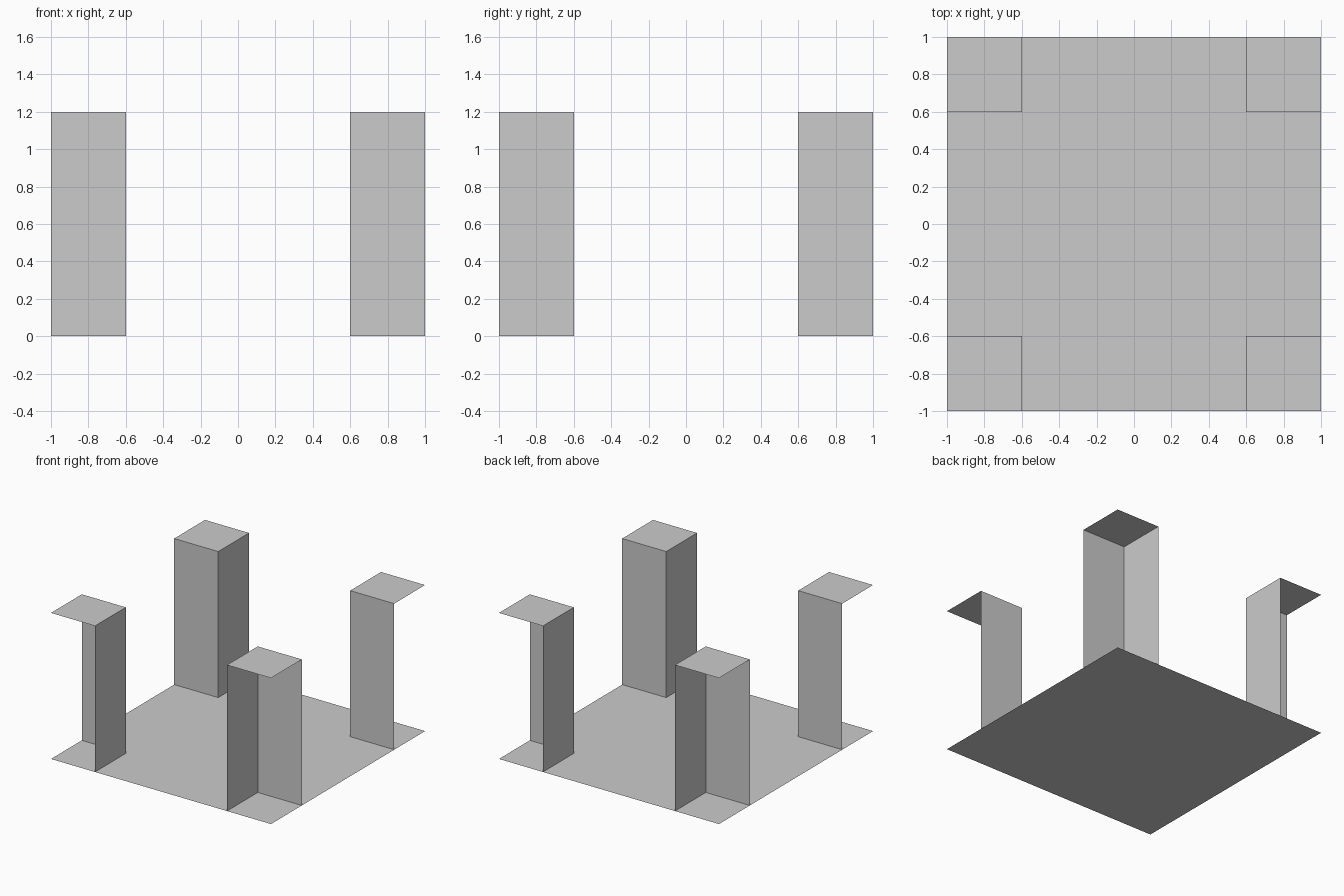
import bpy

if "Cube" in bpy.data.objects:
    bpy.data.objects.remove(bpy.data.objects["Cube"])

OUTER, INNER, HEIGHT = 1.0, 0.6, 1.2


def sheet(name, verts, faces):
    mesh = bpy.data.meshes.new(name)
    mesh.from_pydata(verts, [], faces)
    obj = bpy.data.objects.new(name, mesh)
    bpy.context.collection.objects.link(obj)
    return obj


# Thin square floor
sheet("floor", [(-OUTER, -OUTER, 0), (OUTER, -OUTER, 0),
                (OUTER, OUTER, 0), (-OUTER, OUTER, 0)], [(0, 1, 2, 3)])

# Corner blocks: a top and two inward walls, open on the outside
for sx, x_name in ((-1, "left"), (1, "right")):
    for sy, y_name in ((-1, "front"), (1, "back")):
        plan = [(INNER, OUTER), (INNER, INNER), (OUTER, INNER), (OUTER, OUTER)]
        verts = [(sx * x, sy * y, z) for z in (0, HEIGHT) for x, y in plan]
        # walls along x = inner and y = inner, then the top
        faces = [(0, 1, 5, 4), (1, 2, 6, 5), (4, 5, 6, 7)]
        if sx * sy < 0:
            faces = [f[::-1] for f in faces]
        sheet(f"{y_name}_{x_name}_corner_block", verts, faces)
